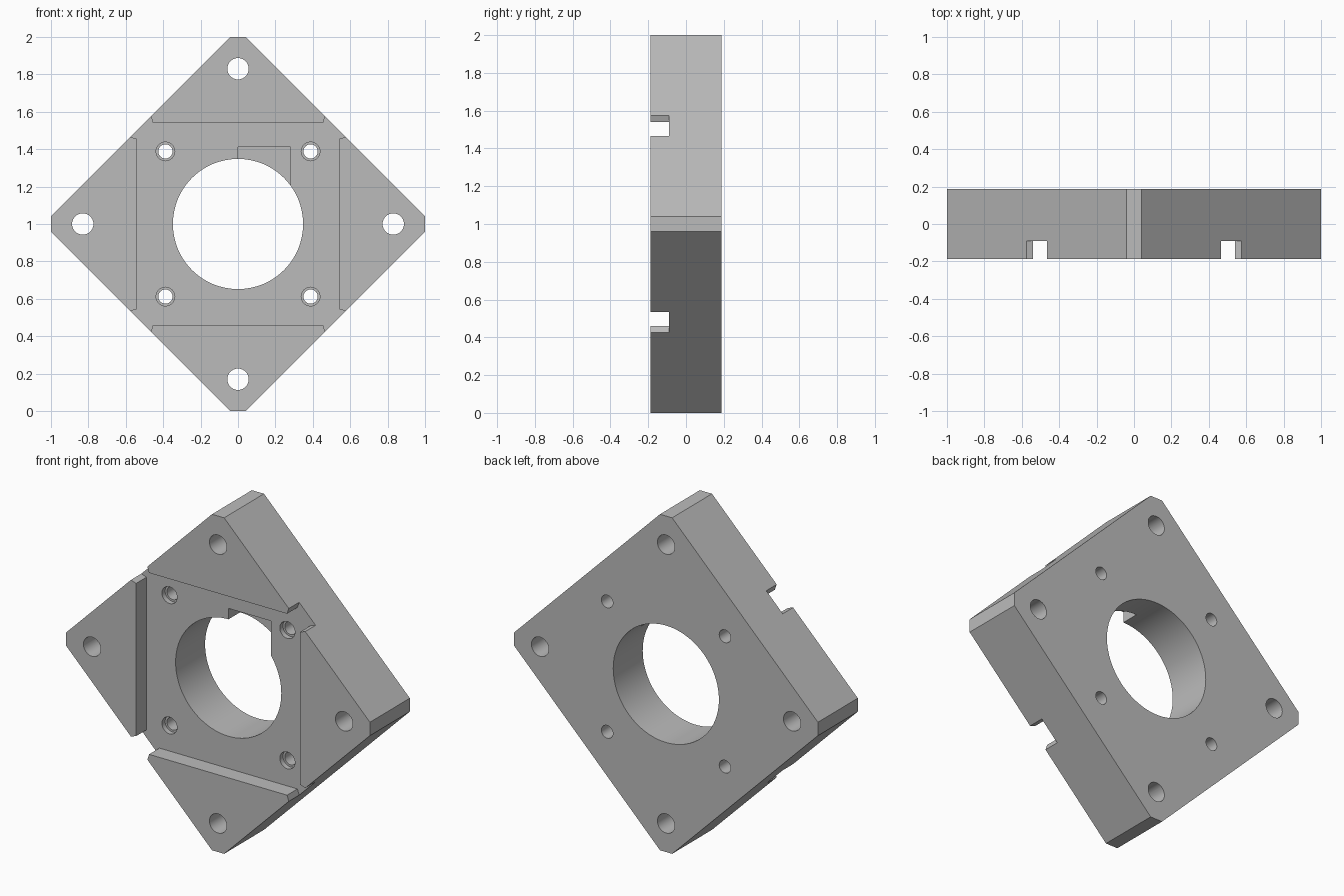
import bpy, bmesh, math
from mathutils import Vector

old = bpy.data.objects.get("Cube")
if old:
    bpy.data.objects.remove(old, do_unlink=True)

HALF = 0.1875      # half the plate thickness
FLOOR = -0.09      # depth of the front recess
CENTRE = 1.0       # height of the plate centre

grey = bpy.data.materials.new("plain_grey")
grey.use_nodes = True
colour = (0.5, 0.5, 0.5, 1)
grey.diffuse_color = colour
grey.node_tree.nodes["Principled BSDF"].inputs["Base Color"].default_value = colour


def prism(name, outline, front, back):
    """Extrude an (x, z) outline around the plate centre from front to back."""
    bm = bmesh.new()
    base = bm.faces.new([bm.verts.new((x, front, z + CENTRE)) for x, z in outline])
    top = bmesh.ops.extrude_face_region(bm, geom=[base])["geom"]
    moved = [v for v in top if isinstance(v, bmesh.types.BMVert)]
    bmesh.ops.translate(bm, verts=moved, vec=Vector((0, back - front, 0)))
    bmesh.ops.recalc_face_normals(bm, faces=bm.faces)
    mesh = bpy.data.meshes.new(name)
    bm.to_mesh(mesh)
    bm.free()
    mesh.materials.append(grey)
    obj = bpy.data.objects.new(name, mesh)
    bpy.context.collection.objects.link(obj)
    return obj


def circle(x, z, radius, sides):
    return [(x + radius * math.cos(2 * math.pi * i / sides),
             z + radius * math.sin(2 * math.pi * i / sides)) for i in range(sides)]


def four_turns(points):
    """Repeat points at each quarter turn."""
    result = []
    for _ in range(4):
        result += points
        points = [(-z, x) for x, z in points]
    return result


def cut(target, outline, front, back):
    cutter = prism("cutter", outline, front, back)
    cutter.hide_render = True
    mod = target.modifiers.new("cut", 'BOOLEAN')
    mod.operation = 'DIFFERENCE'
    mod.solver = 'EXACT'
    mod.object = cutter
    bpy.context.view_layer.objects.active = target
    bpy.ops.object.modifier_apply(modifier=mod.name)
    bpy.data.objects.remove(cutter, do_unlink=True)


# Diamond plate with clipped corners
plate = prism("mounting_plate", four_turns([(1, -0.04), (1, 0.04)]), -HALF, HALF)

# Square front recess that flares out through the four sides
flare = [(0.54, 0.4545), (0.7, 0.507), (0.507, 0.7), (0.4545, 0.54)]
cut(plate, four_turns(flare), -0.3, FLOOR)

# Central bore and the shallow notch beside it
cut(plate, circle(0, 0, 0.348, 96), -0.3, 0.3)
cut(plate, [(0, 0), (0.28, 0), (0.28, 0.413), (0, 0.413)], -0.3, 0.02)

# Corner mounting holes
for x, z in four_turns([(0.83, 0)]):
    cut(plate, circle(x, z, 0.057, 40), -0.3, 0.3)

# Stepped screw holes inside the recess
for x, z in four_turns([(0.388, 0.388)]):
    cut(plate, circle(x, z, 0.038, 32), -0.3, 0.3)
    cut(plate, circle(x, z, 0.05, 32), -0.3, FLOOR + 0.03)

bpy.ops.object.select_all(action='DESELECT')
plate.select_set(True)
bpy.context.view_layer.objects.active = plate
bpy.ops.object.shade_smooth_by_angle(angle=math.radians(30))
